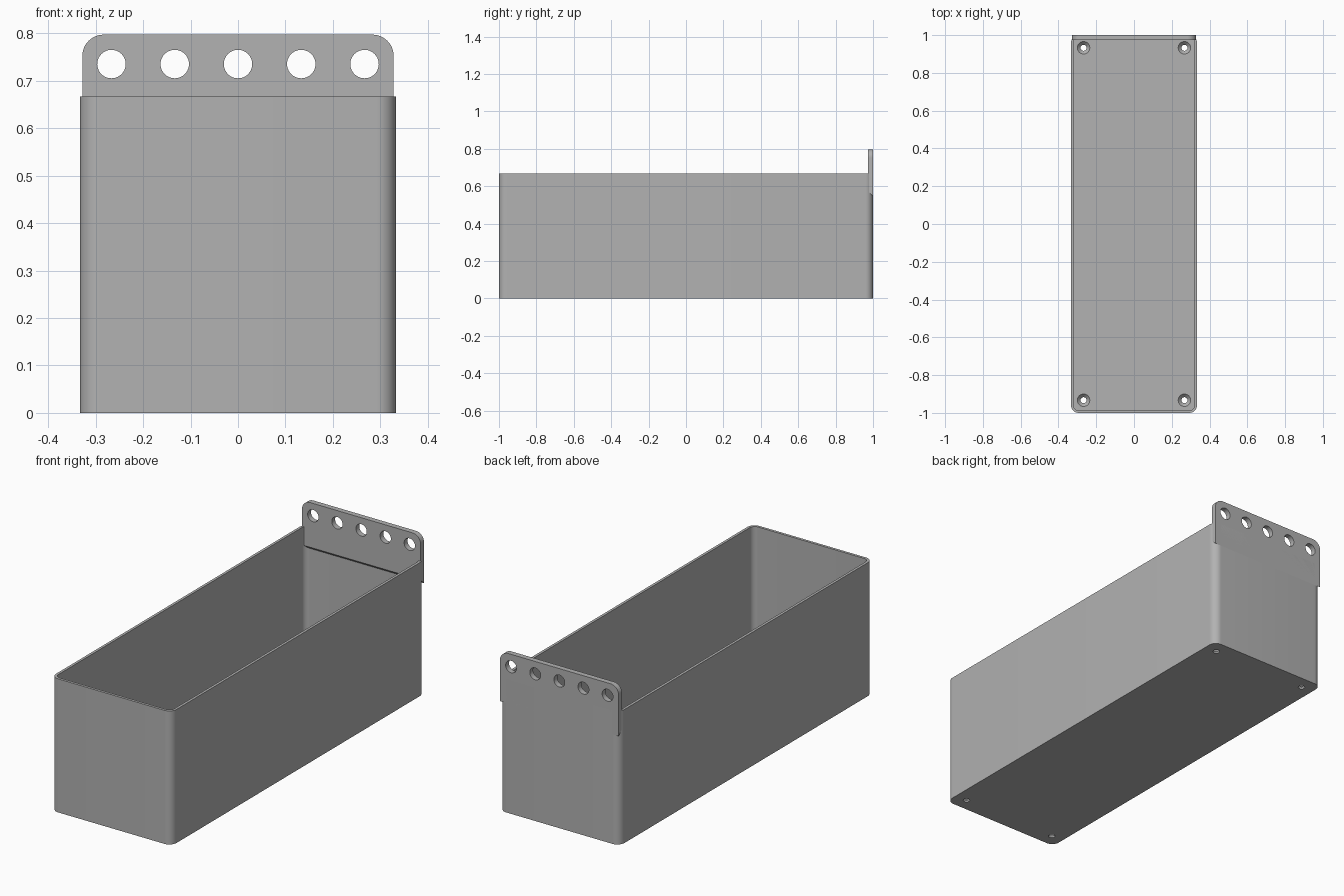
import bpy, bmesh, math

cube = bpy.data.objects.get("Cube")
if cube:
    bpy.data.objects.remove(cube, do_unlink=True)

W, L, H = 0.333, 1.0, 0.667      # half width, half length, height
WALL, FLOOR = 0.0133, 0.0267
PLATE_T, TOP = 0.0267, 0.797

grey = bpy.data.materials.new("plain grey")
grey.use_nodes = True
colour = (0.445, 0.445, 0.445, 1)
grey.diffuse_color = colour
grey.node_tree.nodes["Principled BSDF"].inputs["Base Color"].default_value = colour


def rounded(hx, hy, r, steps=10):
    """Rounded rectangle outline, counter-clockwise."""
    pts = []
    for i, (sx, sy) in enumerate([(1, 1), (-1, 1), (-1, -1), (1, -1)]):
        for k in range(steps + 1):
            a = math.pi / 2 * (i + k / steps)
            pts.append((sx * (hx - r) + r * math.cos(a), sy * (hy - r) + r * math.sin(a)))
    return pts


def make(name, bm):
    bmesh.ops.recalc_face_normals(bm, faces=bm.faces)
    mesh = bpy.data.meshes.new(name)
    bm.to_mesh(mesh)
    bm.free()
    mesh.materials.append(grey)
    ob = bpy.data.objects.new(name, mesh)
    bpy.context.collection.objects.link(ob)
    return ob


def prism(bottom, top):
    """Solid between two matching loops of 3D points."""
    bm = bmesh.new()
    a = [bm.verts.new(p) for p in bottom]
    b = [bm.verts.new(p) for p in top]
    bm.faces.new(a)
    bm.faces.new(b)
    for i in range(len(a)):
        j = (i + 1) % len(a)
        bm.faces.new((a[i], a[j], b[j], b[i]))
    return bm


def circle(r, n=40):
    return [(r * math.cos(2 * math.pi * i / n), r * math.sin(2 * math.pi * i / n)) for i in range(n)]


def cut(ob, cutter):
    select(ob)
    mod = ob.modifiers.new("cut", 'BOOLEAN')
    mod.operation, mod.solver, mod.object = 'DIFFERENCE', 'EXACT', cutter
    bpy.ops.object.modifier_apply(modifier=mod.name)
    bpy.data.objects.remove(cutter, do_unlink=True)


def select(ob):
    bpy.ops.object.select_all(action='DESELECT')
    bpy.context.view_layer.objects.active = ob
    ob.select_set(True)


# Open box with rounded upright corners
outer = rounded(W, L, 0.04)
box = make("box", prism([(x, y, 0) for x, y in outer], [(x, y, H) for x, y in outer]))
inner = rounded(W - WALL, L - WALL, 0.04 - WALL)
cut(box, make("cavity", prism([(x, y, FLOOR) for x, y in inner], [(x, y, H + 0.1) for x, y in inner])))

# Countersunk screw holes in the floor
for sx in (-1, 1):
    for sy in (-1, 1):
        cx, cy = sx * 0.267, sy * 0.933
        for r0, r1, z0, z1 in ((0.016, 0.016, -0.02, 0.05), (0.016, 0.0335, 0.009, FLOOR + 0.0005)):
            cut(box, make("screw_hole", prism([(cx + x, cy + y, z0) for x, y in circle(r0)],
                                              [(cx + x, cy + y, z1) for x, y in circle(r1)])))

# Hanging plate: round top corners, sloped lower edge
PW, R, LOW = 0.328, 0.045, 0.547
outline = [(-PW, LOW), (PW, LOW)]
for side in (1, -1):
    for k in range(13):
        a = math.pi / 2 * k / 12
        if side < 0:
            a = math.pi / 2 - a
        outline.append((side * (PW - R + R * math.cos(a)), TOP - R + R * math.sin(a)))
plate = make("hanging_plate", prism(
    [(x, L - PLATE_T, z + (PLATE_T if z == LOW else 0)) for x, z in outline],
    [(x, L, z) for x, z in outline]))

# Row of hanging holes
for i in range(-2, 3):
    ring = [(i * 0.1333 + x, 0.735 + z) for x, z in circle(0.03)]
    cut(plate, make("hanging_hole", prism([(x, L - 0.1, z) for x, z in ring],
                                          [(x, L + 0.1, z) for x, z in ring])))

for ob in (box, plate):
    select(ob)
    bpy.ops.object.shade_smooth_by_angle(angle=math.radians(30))
